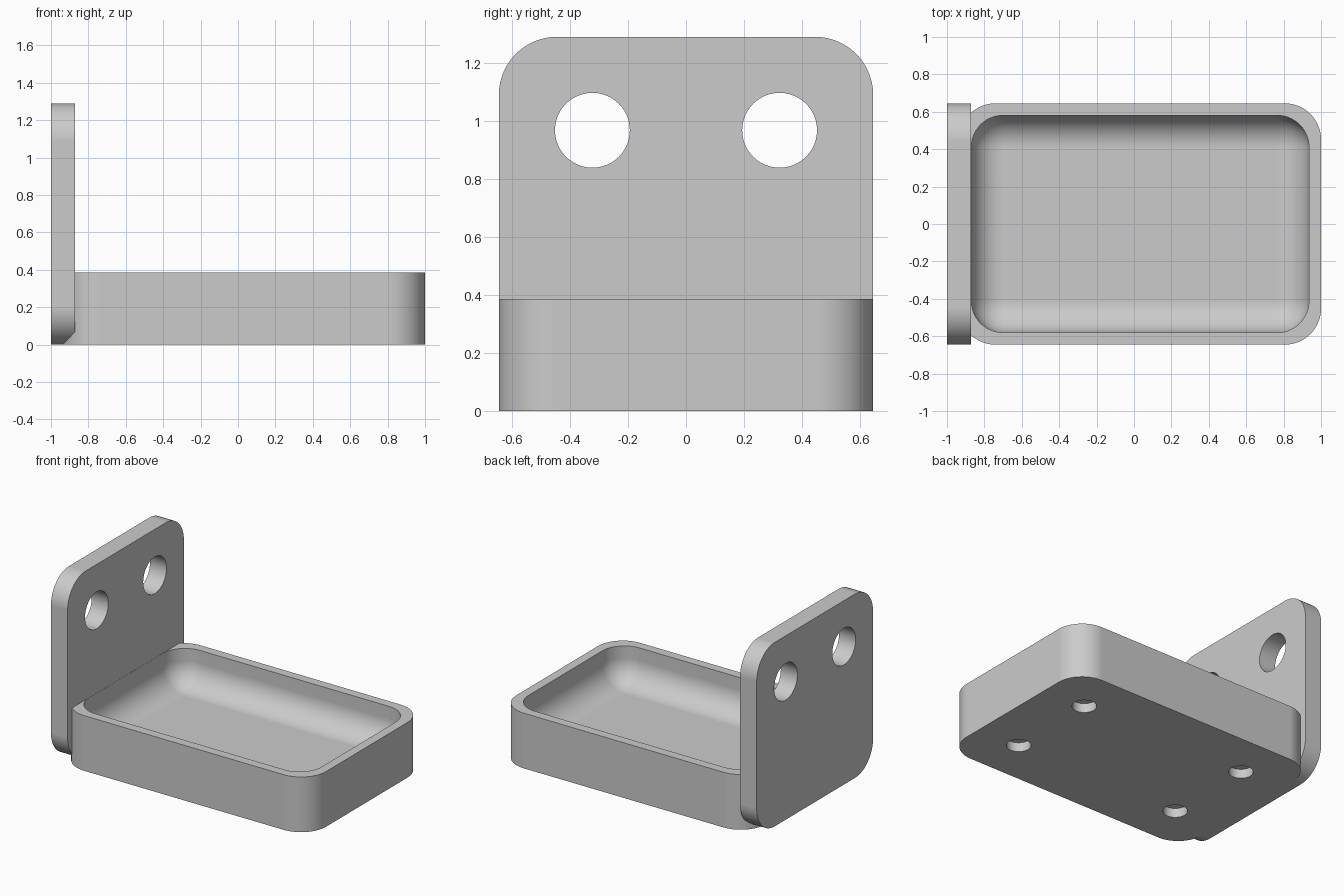
import bpy
import bmesh
from mathutils import Matrix, Vector

old = bpy.data.objects.get("Cube")
if old:
    bpy.data.objects.remove(old, do_unlink=True)

# Main dimensions
HALF_W = 0.645
WALL = 0.0645
PLATE_X = -0.871
TRAY_H = 0.387
FLOOR = 0.129

grey = bpy.data.materials.new("light grey")
grey.use_nodes = True
colour = (0.6, 0.6, 0.6, 1)
grey.diffuse_color = colour
grey.node_tree.nodes["Principled BSDF"].inputs["Base Color"].default_value = colour


def to_object(name, bm):
    bmesh.ops.recalc_face_normals(bm, faces=bm.faces)
    mesh = bpy.data.meshes.new(name)
    bm.to_mesh(mesh)
    bm.free()
    mesh.materials.append(grey)
    ob = bpy.data.objects.new(name, mesh)
    bpy.context.collection.objects.link(ob)
    return ob


def rounded_box(name, low, high, radius, axis=None, segments=14):
    """Box with rounded edges: those along one axis, or all of them."""
    low, high = Vector(low), Vector(high)
    bm = bmesh.new()
    bmesh.ops.create_cube(bm, size=1)
    for v in bm.verts:
        v.co = (low + high) / 2 + v.co * (high - low)
    edges = [e for e in bm.edges if axis is None
             or abs((e.verts[0].co - e.verts[1].co)[axis]) > 0.01]
    bmesh.ops.bevel(bm, geom=edges, offset=radius, segments=segments,
                    profile=0.5, affect='EDGES')
    return to_object(name, bm)


def cylinders(name, centres, radius, length, axis):
    """Several equal cylinders in one cutter."""
    turn = Matrix.Rotation(1.5708, 4, 'Y') if axis == 'X' else Matrix()
    bm = bmesh.new()
    for c in centres:
        bmesh.ops.create_cone(bm, cap_ends=True, segments=48, radius1=radius,
                              radius2=radius, depth=length,
                              matrix=Matrix.Translation(c) @ turn)
    return to_object(name, bm)


def combine(ob, other, operation):
    """Apply a boolean and discard the second body."""
    mod = ob.modifiers.new("combine", 'BOOLEAN')
    mod.operation = operation
    mod.solver = 'EXACT'
    mod.object = other
    bpy.context.view_layer.update()
    result = bpy.data.meshes.new_from_object(
        ob.evaluated_get(bpy.context.evaluated_depsgraph_get()))
    ob.modifiers.clear()
    ob.data = result
    bpy.data.objects.remove(other, do_unlink=True)


# Tray body joined to the upright mounting plate
bracket = rounded_box("tray_with_mounting_plate", (-1, -HALF_W, 0),
                      (PLATE_X, HALF_W, 2 * HALF_W), 0.2, axis=0)
tray = rounded_box("tray", (-1 + WALL, -HALF_W, 0), (1, HALF_W, TRAY_H),
                   0.1935, axis=2)
combine(bracket, tray, 'UNION')

# Hollow of the tray, with soft corners and floor edges
hollow = rounded_box("hollow", (PLATE_X + 0.001, -HALF_W + WALL, FLOOR),
                     (1 - WALL, HALF_W - WALL, 1), 0.17)
combine(bracket, hollow, 'DIFFERENCE')

# Two through holes in the plate
sides = (-HALF_W / 2, HALF_W / 2)
combine(bracket, cylinders("plate_holes", [(-0.935, y, 0.968) for y in sides],
                           0.129, 0.4, 'X'), 'DIFFERENCE')

# Four shallow blind holes under the tray
under = [(x, y, 0) for x in (-0.61, 0.68) for y in sides]
combine(bracket, cylinders("under_holes", under, 0.078, 2 * WALL, 'Z'),
        'DIFFERENCE')

# Smooth curves with crisp flats
bpy.ops.object.select_all(action='DESELECT')
bracket.select_set(True)
bpy.context.view_layer.objects.active = bracket
bpy.ops.object.shade_smooth_by_angle(angle=0.5)
weighted = bracket.modifiers.new("flat_faces", 'WEIGHTED_NORMAL')
weighted.keep_sharp = True
